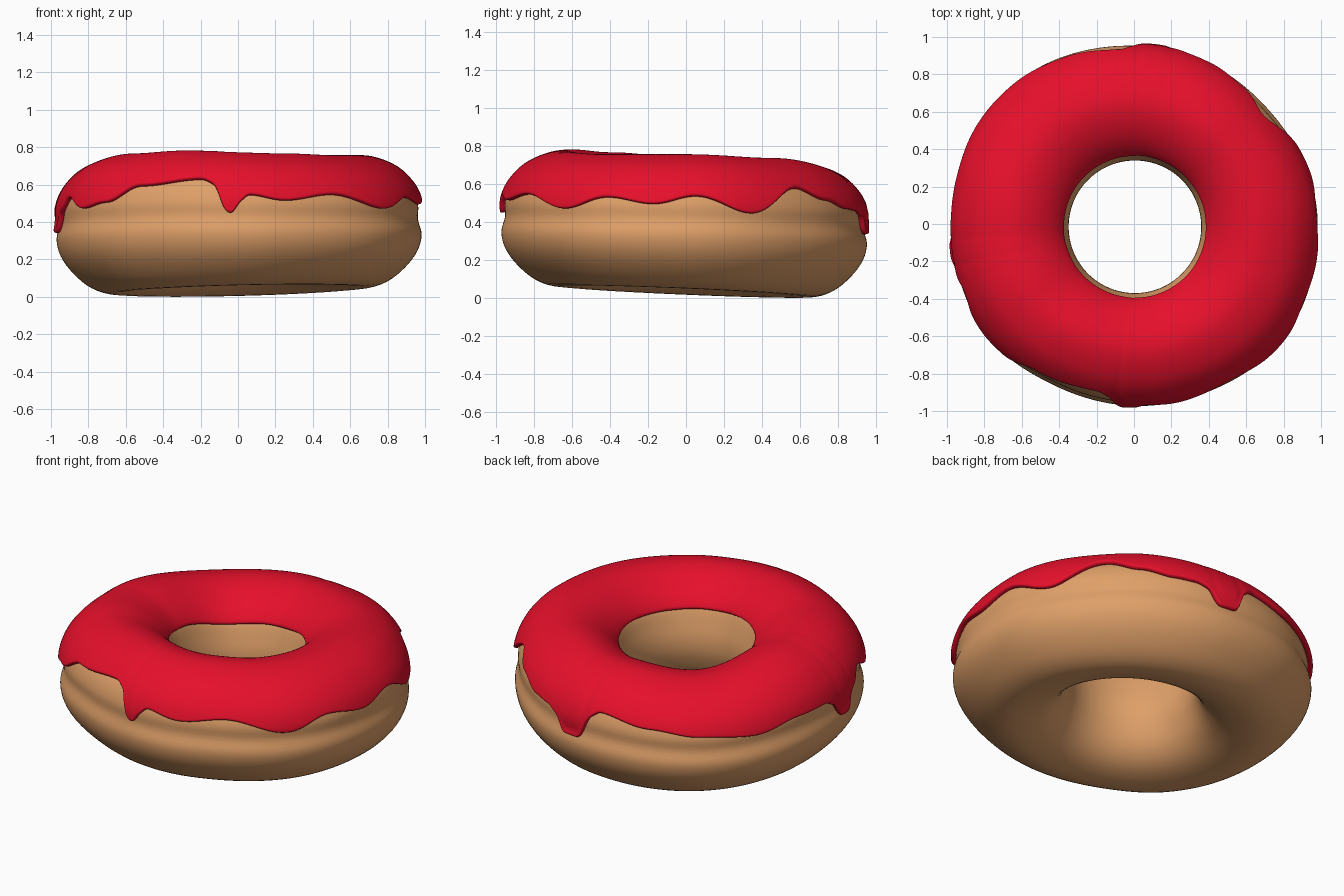
import bpy, bmesh
from math import cos, sin, radians, pi

if "Cube" in bpy.data.objects:
    bpy.data.objects.remove(bpy.data.objects["Cube"])

N = 240          # steps around the ring

# Cross-section of the dough: (radius, height fraction), bottom -> outside -> top -> hole
PROFILE = [(.67, 0), (.79, .045), (.89, .16), (.955, .29), (.977, .42), (.957, .54), (.957, .66),
           (.915, .80), (.82, .93), (.67, 1), (.53, .95), (.42, .82), (.375, .65),
           (.355, .5), (.365, .35), (.42, .17), (.52, .05)]
# Lower edge of the icing: (angle in degrees, z)
EDGE = [(3, .53), (21, .445), (40, .57), (52, .51), (64, .465), (72, .455), (76, .43), (80, .33),
        (86.5, .33), (90.5, .47), (94, .505), (113, .465), (130, .435), (148, .42), (165, .46),
        (178, .465), (183, .43), (186.5, .335), (191, .335), (195, .45), (202, .525), (213, .47),
        (224, .50), (236, .585), (258, .62), (263, .59), (265.3, .47), (268, .44),
        (270.5, .50), (273, .54), (285, .51), (301, .54), (321, .47), (335, .525), (350, .49)]
# Uneven height of the top and uneven outer radius: (angle in degrees, value)
TOP = [(0, .755), (45, .735), (90, .70), (130, .675), (180, .738), (215, .765), (245, .78),
       (290, .765), (320, .755)]
GIRTH = [(0, 1.005), (45, .965), (85, .975), (135, 1.008), (180, .993), (217, 1.01), (245, .985),
         (285, 1.0), (325, 1.03)]


def ring_value(table, th):
    """Smooth (cosine) interpolation of a table around the ring."""
    deg = th * 180 / pi % 360
    pts = [(table[-1][0] - 360, table[-1][1])] + table + [(table[0][0] + 360, table[0][1])]
    for (a, va), (b, vb) in zip(pts, pts[1:]):
        if a <= deg <= b:
            return va + (vb - va) * (1 - cos(pi * (deg - a) / (b - a))) / 2


def catmull(a, b, c, d, t):
    return b + .5 * t * (c - a + t * (2 * a - 5 * b + 4 * c - d + t * (3 * (b - c) + d - a)))


def profile(u):
    i, t = int(u // 1), u % 1
    q = [PROFILE[(i + k) % len(PROFILE)] for k in (-1, 0, 1, 2)]
    return tuple(catmull(*[p[k] for p in q], t) for k in (0, 1))


def surface(th, u):
    """Point on the uneven dough surface."""
    r, h = profile(u)
    outer = min(1, max(0, (r - .4) / .4))
    r *= 1 + (ring_value(GIRTH, th) - 1) * outer
    low = .033 - .033 * cos(th - radians(120))
    top = ring_value(TOP, th) - .028
    shift = 1 - outer
    return r * cos(th) + .005 * shift, r * sin(th) - .015 * shift, low + h * (top - low)


def edge_param(th):
    """Find where the outer wall reaches the drip line."""
    z, lo, hi = ring_value(EDGE, th), 2.0, 9.0
    for _ in range(24):
        m = (lo + hi) / 2
        lo, hi = (m, hi) if surface(th, m)[2] < z else (lo, m)
    return lo


def sheet(name, rows, closed, colour):
    """Skin a ring of point rows into a smooth mesh."""
    bm = bmesh.new()
    vs = [[bm.verts.new(p) for p in row] for row in rows]
    n, m = len(vs), len(vs[0])
    for i in range(n):
        a, b = vs[i], vs[(i + 1) % n]
        for j in range(m if closed else m - 1):
            k = (j + 1) % m
            bm.faces.new((a[j], b[j], b[k], a[k])).smooth = True
    bmesh.ops.recalc_face_normals(bm, faces=bm.faces)
    if sum(f.normal.z * f.calc_area() * f.calc_center_median().z for f in bm.faces) < 0:
        bmesh.ops.reverse_faces(bm, faces=bm.faces)
    me = bpy.data.meshes.new(name)
    bm.to_mesh(me)
    bm.free()
    ob = bpy.data.objects.new(name, me)
    bpy.context.collection.objects.link(ob)
    mat = bpy.data.materials.new(name + "_colour")
    mat.diffuse_color = colour
    mat.use_nodes = True
    mat.node_tree.nodes["Principled BSDF"].inputs["Base Color"].default_value = mat.diffuse_color
    me.materials.append(mat)
    return ob


angles = [2 * pi * i / N for i in range(N)]

# Dough ring
count = len(PROFILE) * 4
sheet("dough", [[surface(t, j / 4) for j in range(count)] for t in angles], True, (.74, .35, .14, 1))

# Icing: follows the dough from the hole over the top to the drip line
INNER, M = 11.3, 36
rows = []
for t in angles:
    e = edge_param(t)
    rows.append([surface(t, INNER + (e - INNER) * j / M) for j in range(M + 1)])
icing = sheet("icing", rows, False, (.79, .005, .024, 1))
solid = icing.modifiers.new("thickness", 'SOLIDIFY')
solid.thickness = .03
solid.offset = 1
sub = icing.modifiers.new("round_edges", 'SUBSURF')
sub.levels = sub.render_levels = 1
